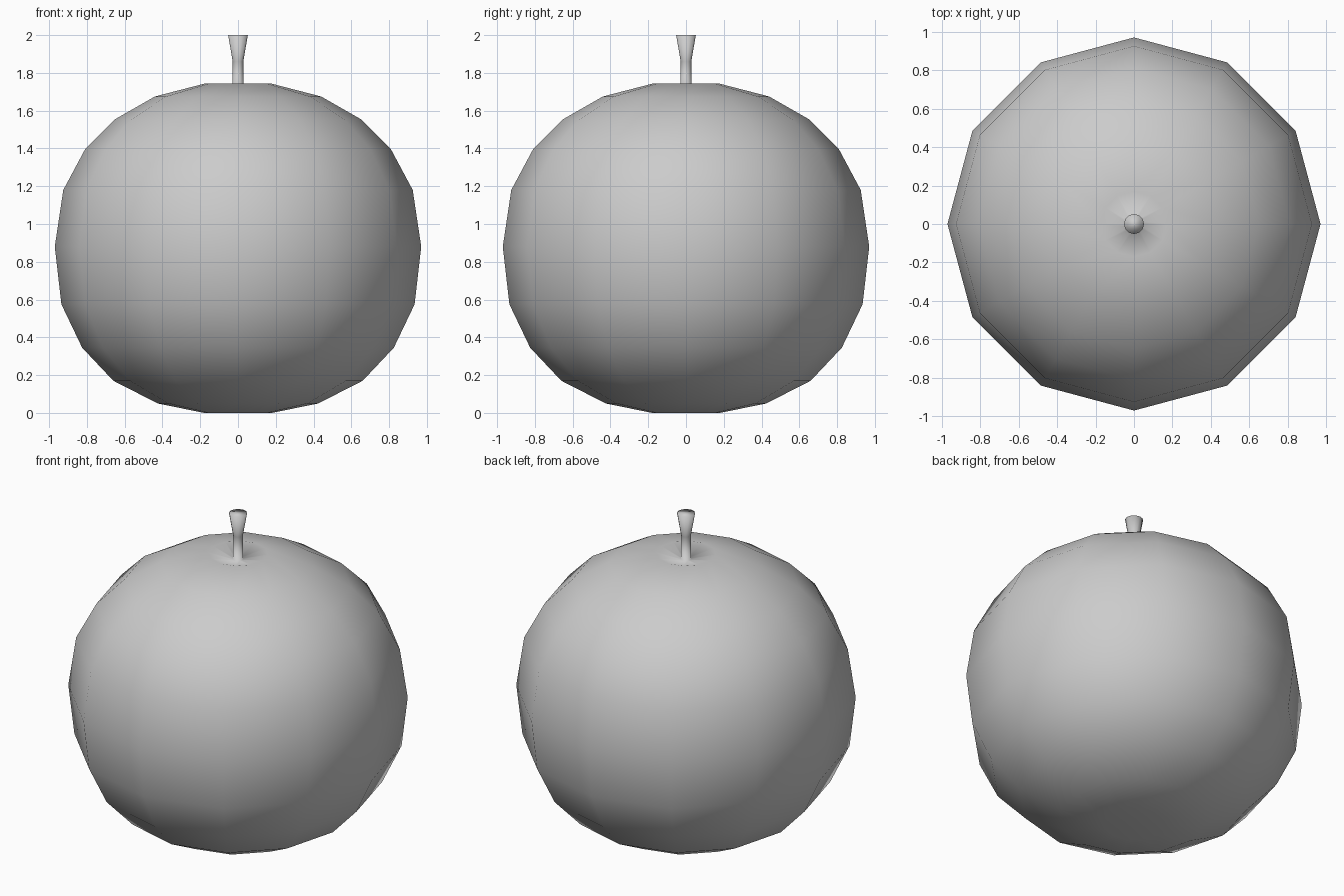
import bpy
import bmesh
from math import cos, sin, tau

SIDES = 12

cube = bpy.data.objects.get("Cube")
if cube:
    bpy.data.objects.remove(cube, do_unlink=True)

# One plain grey skin for the fruit and its stem
grey = bpy.data.materials.new("plain_grey")
grey.use_nodes = True
colour = (0.6, 0.6, 0.6, 1)
grey.diffuse_color = colour
grey.node_tree.nodes["Principled BSDF"].inputs["Base Color"].default_value = colour

# Radius and height, from the underside up to the stem tip
body = [(0.18, 0.0), (0.425, 0.05), (0.66, 0.17), (0.825, 0.345),
        (0.935, 0.575), (0.97, 0.88), (0.925, 1.18), (0.81, 1.395),
        (0.65, 1.555), (0.44, 1.675), (0.17, 1.745)]
stem = [(0.028, 1.71), (0.028, 1.86), (0.052, 2.0)]


def lathe(name, profile, bottom_z):
    """Spin a profile into one closed, smoothly shaded skin."""
    bm = bmesh.new()
    rings = [[bm.verts.new((r * cos(tau * i / SIDES), r * sin(tau * i / SIDES), z))
              for i in range(SIDES)] for r, z in profile]
    pole = bm.verts.new((0, 0, bottom_z))
    for i in range(SIDES):
        j = (i + 1) % SIDES
        bm.faces.new((pole, rings[0][j], rings[0][i]))
        for low, high in zip(rings, rings[1:]):
            bm.faces.new((low[i], low[j], high[j], high[i]))
    bm.faces.new(rings[-1])
    for face in bm.faces:
        face.smooth = True
    mesh = bpy.data.meshes.new(name)
    bm.to_mesh(mesh)
    bm.free()
    mesh.materials.append(grey)
    obj = bpy.data.objects.new(name, mesh)
    bpy.context.collection.objects.link(obj)
    return obj


# Fruit with its stem drawn out of the top dimple
lathe("fruit_with_stem", body + stem, 0.02)
